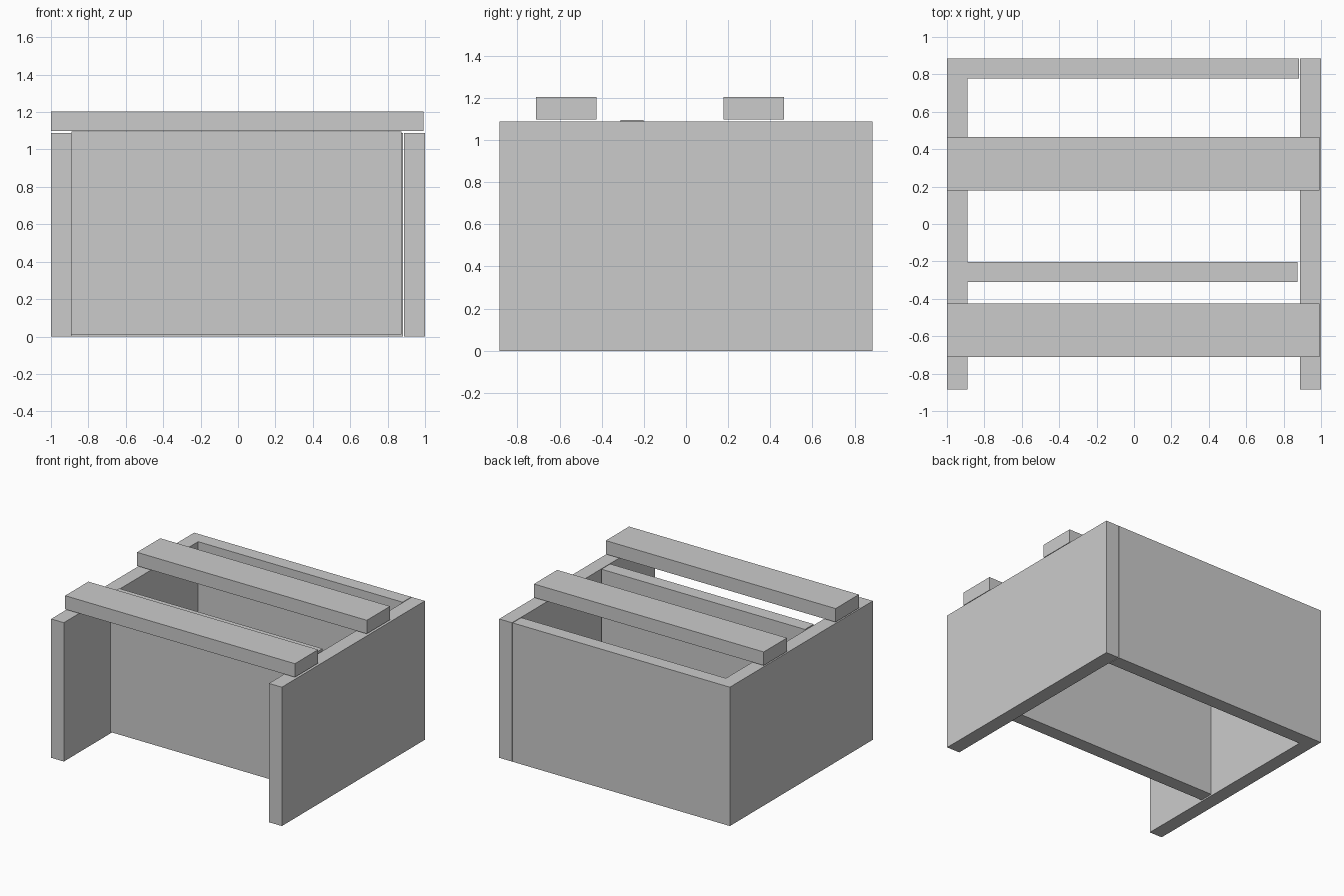
import bpy, bmesh

if "Cube" in bpy.data.objects:
    bpy.data.objects.remove(bpy.data.objects["Cube"])


def prism(name, outline, z0, z1):
    """Extrude a flat xy outline from z0 up to z1."""
    bm = bmesh.new()
    face = bm.faces.new([bm.verts.new((x, y, z0)) for x, y in outline])
    top = bmesh.ops.extrude_face_region(bm, geom=[face])["geom"]
    bmesh.ops.translate(bm, vec=(0, 0, z1 - z0),
                        verts=[g for g in top if isinstance(g, bmesh.types.BMVert)])
    bmesh.ops.recalc_face_normals(bm, faces=bm.faces)
    mesh = bpy.data.meshes.new(name)
    bm.to_mesh(mesh)
    bm.free()
    obj = bpy.data.objects.new(name, mesh)
    bpy.context.collection.objects.link(obj)
    return obj


def board(name, x0, x1, y0, y1, z0, z1):
    return prism(name, [(x0, y0), (x1, y0), (x1, y1), (x0, y1)], z0, z1)


H, D = 1.088, 0.885   # wall height, half depth

# Left wall and back wall form one L-shaped piece
prism("left_and_back_wall",
      [(-1, -D), (-0.89, -D), (-0.89, 0.777), (0.883, 0.777), (0.883, D), (-1, D)], 0, H)

# Right wall, with a hairline gap to the back wall
board("right_wall", 0.888, 1.0, -D, D, 0, H)

# Inner divider, sitting slightly higher than the walls
board("divider_panel", -0.89, 0.875, -0.31, -0.202, 0.012, 1.096)

# Two slats across the top
for name, y in (("front_slat", -0.712), ("rear_slat", 0.178)):
    board(name, -1.0, 0.992, y, y + 0.288, 1.098, 1.204)
